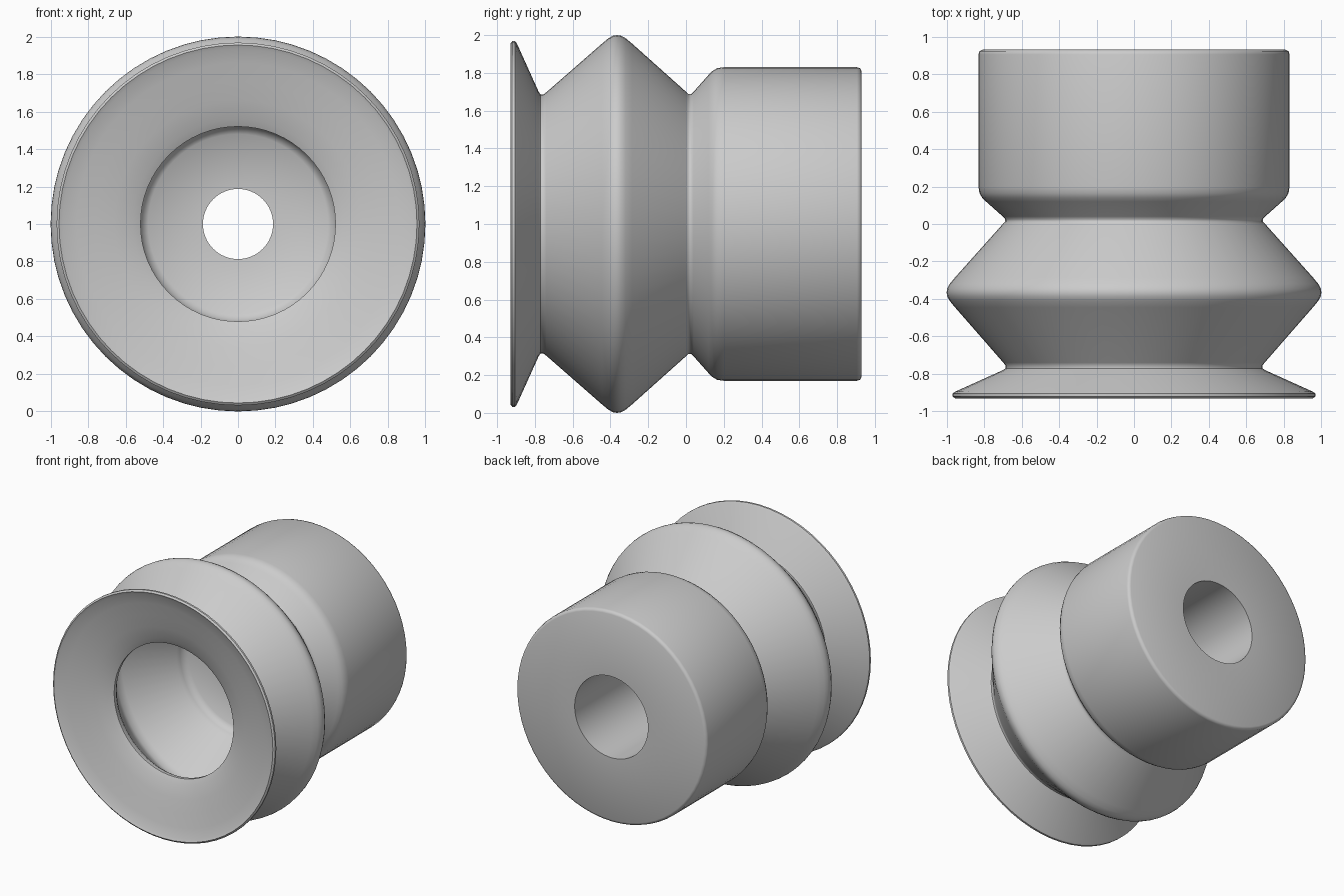
import bpy, bmesh, math
from mathutils import Vector

# Closed cross-sections as (y, radius), turned around the y axis at z = 1
outer = [
    (-0.92, 0.968), (-0.905, 0.968), (-0.895, 0.955),                # lip edge
    (-0.78, 0.70), (-0.77, 0.686), (-0.755, 0.686), (-0.74, 0.697),  # front groove
    (-0.445, 0.955), (-0.41, 0.984), (-0.385, 0.997), (-0.365, 1.0),
    (-0.345, 0.997), (-0.32, 0.984), (-0.285, 0.955),                # bellows fold
    (-0.0, 0.70), (0.012, 0.687), (0.025, 0.687), (0.04, 0.70),      # rear groove
    (0.12, 0.79), (0.14, 0.81), (0.165, 0.825), (0.20, 0.83),
    (0.905, 0.83), (0.922, 0.825), (0.93, 0.808),                    # collar
]
inner = [
    (0.93, 0.32), (0.20, 0.32), (0.20, 0.187), (0.09, 0.187),        # rear bore and port
    (0.07, 0.48), (0.045, 0.51), (0.02, 0.52), (-0.01, 0.53),        # rear throat
    (-0.31, 0.80), (-0.365, 0.82), (-0.42, 0.80),                    # inside of fold
    (-0.74, 0.54), (-0.77, 0.522), (-0.80, 0.52),                    # front throat
    (-0.82, 0.56), (-0.85, 0.66), (-0.875, 0.76),
    (-0.90, 0.86), (-0.92, 0.935), (-0.93, 0.955),                   # flared cup
]


def lathe(name, profile, sides=64):
    bm = bmesh.new()
    rings = []
    for y, r in profile:
        rings.append([bm.verts.new((r * math.sin(2 * math.pi * k / sides), y,
                                    1 + r * math.cos(2 * math.pi * k / sides)))
                      for k in range(sides)])
    for i, a in enumerate(rings):
        b = rings[(i + 1) % len(rings)]
        for k in range(sides):
            n = (k + 1) % sides
            bm.faces.new((a[k], a[n], b[n], b[k]))
    bmesh.ops.recalc_face_normals(bm, faces=bm.faces)
    mesh = bpy.data.meshes.new(name)
    bm.to_mesh(mesh)
    bm.free()
    ob = bpy.data.objects.new(name, mesh)
    bpy.context.collection.objects.link(ob)
    bpy.context.view_layer.objects.active = ob
    ob.select_set(True)
    bpy.ops.object.shade_smooth_by_angle(angle=math.radians(50))
    return ob


# Whole bellows cup in one moulded piece
lathe("bellows_suction_cup", outer + inner)
